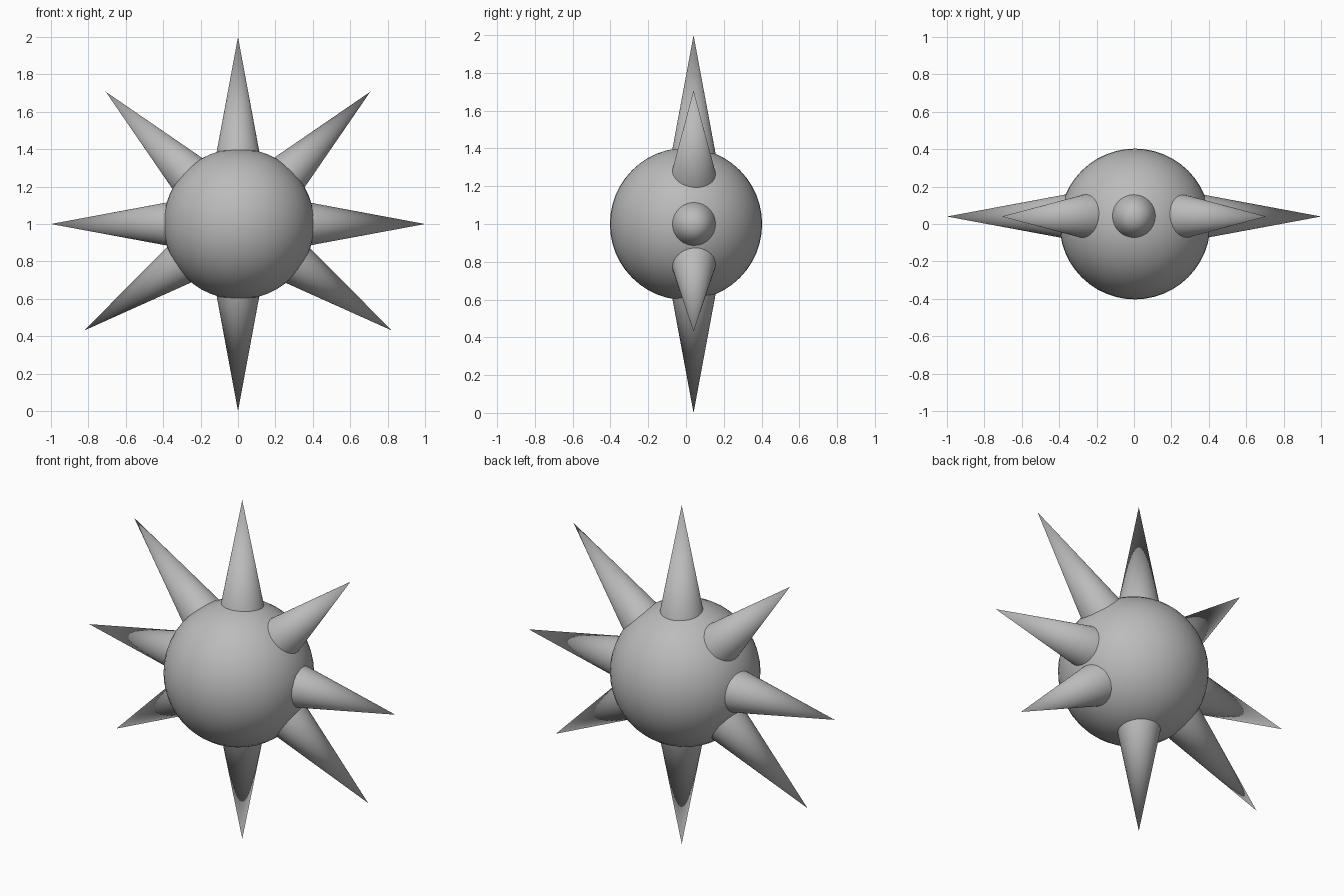
import bpy
import math
from mathutils import Vector

default = bpy.data.objects.get("Cube")
if default:
    bpy.data.objects.remove(default, do_unlink=True)

# Single plain grey
grey = bpy.data.materials.new("plain_grey")
grey.use_nodes = True
colour = (0.5, 0.5, 0.5, 1)
grey.diffuse_color = colour
grey.node_tree.nodes["Principled BSDF"].inputs["Base Color"].default_value = colour


def finish(name):
    obj = bpy.context.object
    obj.name = name
    obj.data.materials.append(grey)
    bpy.ops.object.shade_smooth_by_angle(angle=math.radians(40))
    return obj


# Round body
bpy.ops.mesh.primitive_uv_sphere_add(segments=48, ring_count=24, radius=0.403,
                                     location=(0.005, 0, 1))
finish("body")

# Ring of spikes, set slightly behind the middle of the body
CENTRE = Vector((0, 0.04, 1))
INNER, TIP, BASE_RADIUS = 0.3, 1.0, 0.13


def spike(name, degrees):
    a = math.radians(degrees)
    direction = Vector((math.cos(a), 0, math.sin(a)))
    bpy.ops.mesh.primitive_cone_add(
        vertices=48, radius1=BASE_RADIUS, radius2=0, depth=TIP - INNER,
        location=CENTRE + direction * (INNER + TIP) / 2,
        rotation=direction.to_track_quat('Z', 'Y').to_euler())
    finish(name)


spike("top_spike", 90)
spike("bottom_spike", -90)
for label, angle in (("upper", 45), ("middle", 0), ("lower", -34.7)):
    spike(label + "_left_spike", angle)
    spike(label + "_right_spike", 180 - angle)
